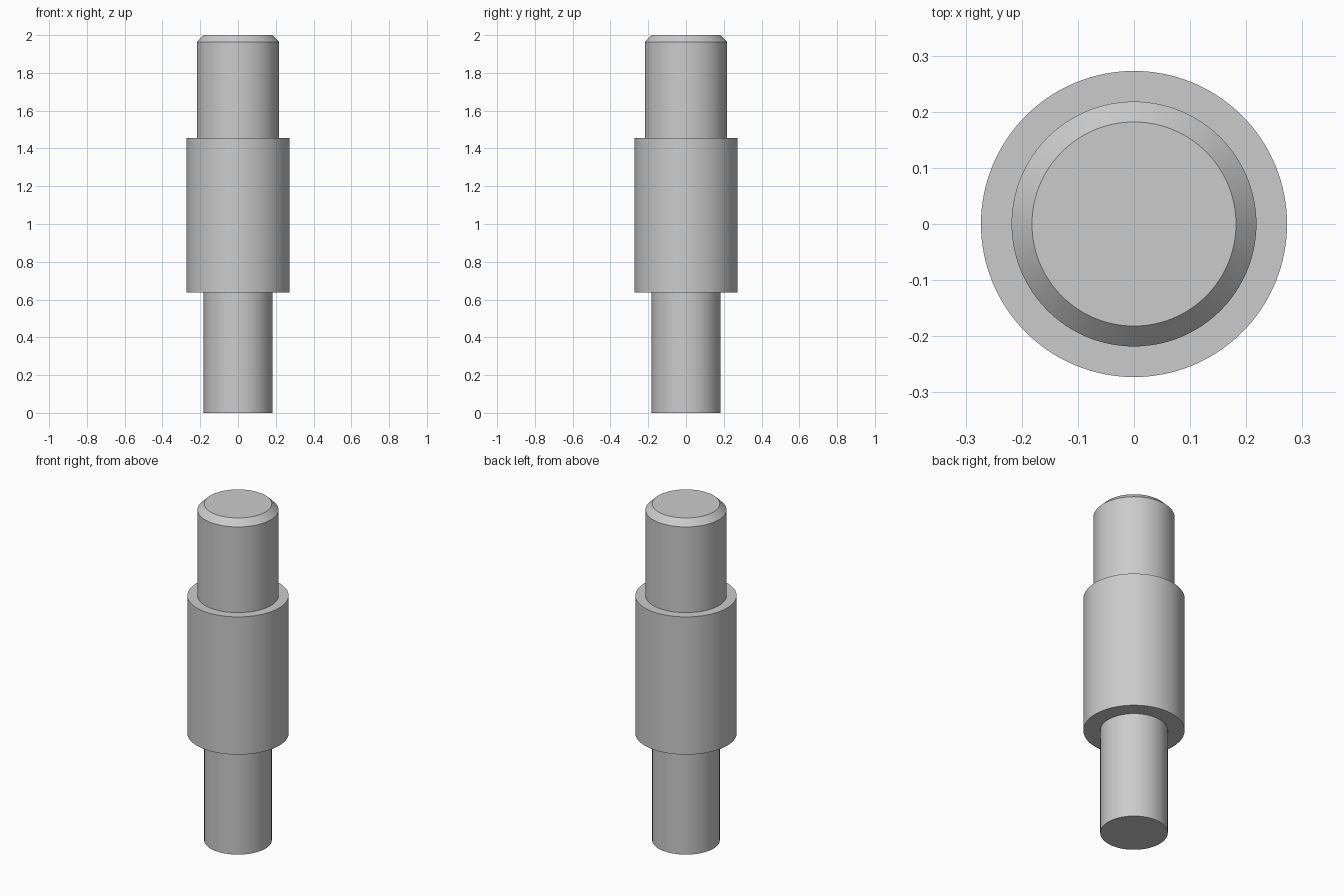
import bpy, bmesh, math

if "Cube" in bpy.data.objects:
    bpy.data.objects.remove(bpy.data.objects["Cube"])

SEGMENTS = 128
U = 2 / 11  # the pin is 11 units long, scaled to 2

# Half profile (radius, height): lower shank, thick collar, chamfered upper shank
profile = [(0, 0), (1.0, 0), (1.0, 3.5), (1.5, 3.5), (1.5, 8.0),
           (1.2, 8.0), (1.2, 10.8), (1.0, 11.0), (0, 11.0)]

# Lathe the profile around z
bm = bmesh.new()
verts = [bm.verts.new((r * U, 0, z * U)) for r, z in profile]
edges = [bm.edges.new(pair) for pair in zip(verts, verts[1:])]
bmesh.ops.spin(bm, geom=verts + edges, cent=(0, 0, 0), axis=(0, 0, 1),
               angle=math.tau, steps=SEGMENTS, use_merge=False)
bmesh.ops.remove_doubles(bm, verts=bm.verts, dist=1e-5)
bmesh.ops.recalc_face_normals(bm, faces=bm.faces)

mesh = bpy.data.meshes.new("stepped_pin")
bm.to_mesh(mesh)
bm.free()
pin = bpy.data.objects.new("stepped_pin", mesh)
bpy.context.collection.objects.link(pin)

# Smooth round walls, crisp steps
bpy.context.view_layer.objects.active = pin
pin.select_set(True)
bpy.ops.object.shade_smooth_by_angle(angle=math.radians(30))
